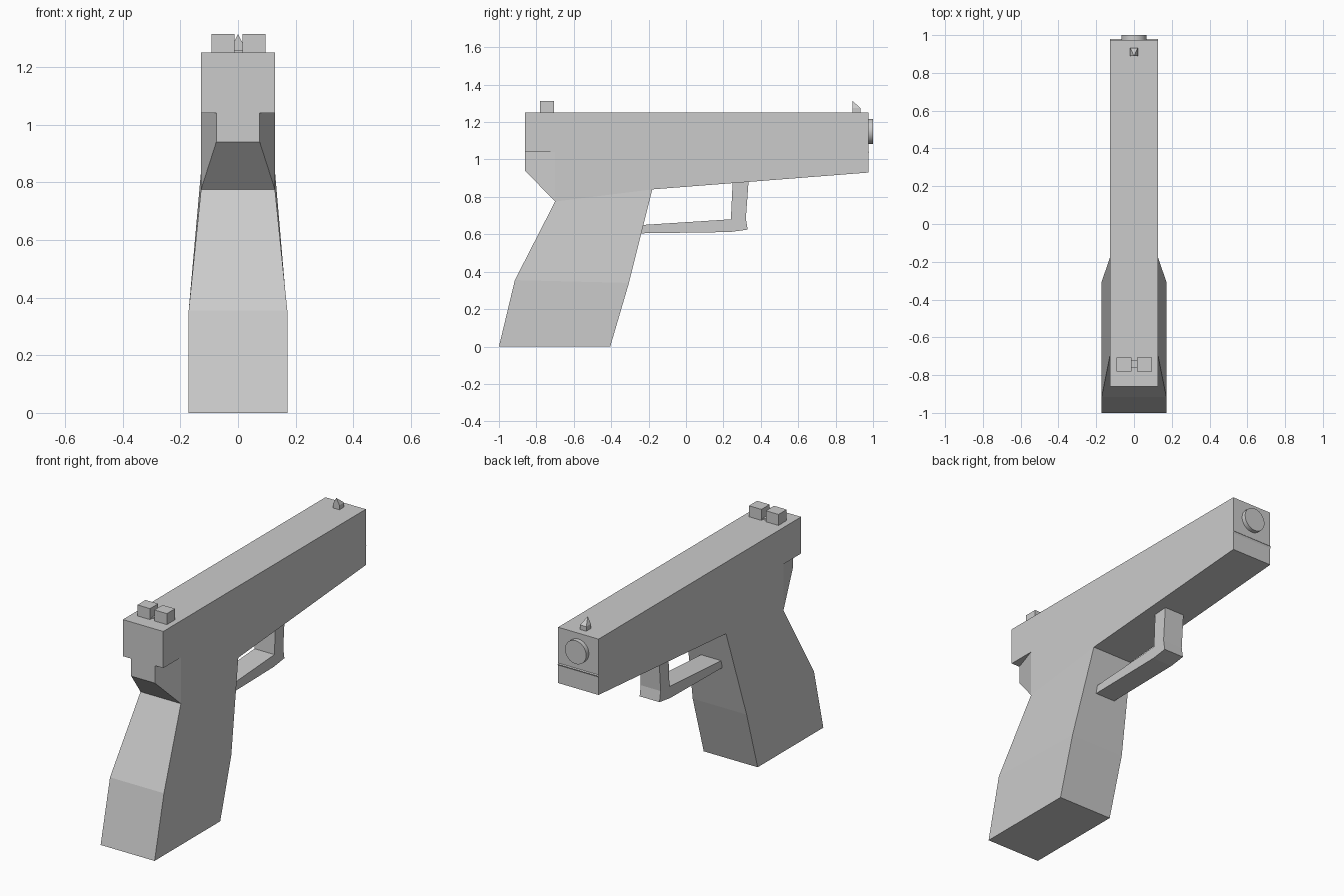
import bpy, bmesh, math

if "Cube" in bpy.data.objects:
    bpy.data.objects.remove(bpy.data.objects["Cube"])

grey = bpy.data.materials.new("grey metal")
grey.diffuse_color = (0.6, 0.6, 0.6, 1)
grey.use_nodes = True
grey.node_tree.nodes["Principled BSDF"].inputs["Base Color"].default_value = grey.diffuse_color


def finish(name, bm):
    """Turn a bmesh into a named flat-shaded object."""
    bmesh.ops.recalc_face_normals(bm, faces=bm.faces)
    mesh = bpy.data.meshes.new(name)
    bm.to_mesh(mesh)
    bm.free()
    mesh.materials.append(grey)
    obj = bpy.data.objects.new(name, mesh)
    bpy.context.collection.objects.link(obj)
    return obj


def extrude_profile(name, pts, half):
    """Side profile (y, z) extruded symmetrically across x."""
    bm = bmesh.new()
    left = [bm.verts.new((-half, y, z)) for y, z in pts]
    right = [bm.verts.new((half, y, z)) for y, z in pts]
    bm.faces.new(left)
    bm.faces.new(right)
    for i in range(len(pts)):
        j = (i + 1) % len(pts)
        bm.faces.new((left[i], left[j], right[j], right[i]))
    return finish(name, bm)


def loft(name, sections, cap_first=True):
    """Rectangular sections: (half width, back point, front point)."""
    bm = bmesh.new()
    rings = []
    for w, (y0, z0), (y1, z1) in sections:
        rings.append([bm.verts.new(c) for c in
                      ((-w, y0, z0), (w, y0, z0), (w, y1, z1), (-w, y1, z1))])
    for a, b in zip(rings, rings[1:]):
        for i in range(4):
            j = (i + 1) % 4
            bm.faces.new((a[i], a[j], b[j], b[i]))
    if cap_first:
        bm.faces.new(rings[0])
    bm.faces.new(rings[-1])
    return finish(name, bm)


def box(name, x, y, z):
    obj = extrude_profile(name, [(y[0], z[0]), (y[1], z[0]), (y[1], z[1]), (y[0], z[1])],
                          (x[1] - x[0]) / 2)
    obj.location.x = (x[0] + x[1]) / 2
    return obj


# Slide and frame in one silhouette
extrude_profile("slide_and_frame", [
    (-0.86, 1.25), (0.975, 1.25), (0.975, 1.045), (0.98, 1.04), (0.975, 1.03),
    (0.975, 0.93), (-0.18, 0.84), (-0.70, 0.775), (-0.70, 1.04), (-0.86, 1.04)], 0.128)

# Tapered tang behind the grip
loft("tang", [(0.128, (-0.70, 0.775), (-0.70, 1.04)),
              (0.075, (-0.86, 0.94), (-0.86, 1.04))], cap_first=False)

# Grip, flaring outwards to the base
loft("grip", [(0.128, (-0.70, 0.775), (-0.18, 0.84)),
              (0.171, (-0.915, 0.355), (-0.305, 0.34)),
              (0.171, (-1.0, 0.0), (-0.405, 0.0))], cap_first=False)

# Trigger guard
extrude_profile("trigger_guard", [
    (-0.26, 0.605), (0.235, 0.612), (0.33, 0.625), (0.32, 0.685), (0.335, 0.89),
    (0.25, 0.89), (0.24, 0.68), (-0.26, 0.648)], 0.063)

# Rear sight: two blocks and a low bridge
box("rear_sight_left", (-0.092, -0.012), (-0.78, -0.706), (1.24, 1.313))
box("rear_sight_right", (0.016, 0.095), (-0.78, -0.706), (1.24, 1.313))
box("rear_sight_bridge", (-0.02, 0.025), (-0.76, -0.72), (1.24, 1.258))

# Front sight: small block with a point towards the rear
bm = bmesh.new()
low = [bm.verts.new((x, y, 1.24)) for x, y in ((-0.02, 0.89), (0.02, 0.89), (0.02, 0.932), (-0.02, 0.932))]
high = [bm.verts.new((v.co.x, v.co.y, 1.276)) for v in low]
tip = bm.verts.new((0, 0.89, 1.313))
bm.faces.new(low)
for i in range(4):
    j = (i + 1) % 4
    bm.faces.new((low[i], low[j], high[j], high[i]))
    bm.faces.new((high[i], high[j], tip))
finish("front_sight", bm)

# Muzzle ring
bpy.ops.mesh.primitive_cylinder_add(vertices=32, radius=0.067, depth=0.04,
                                    location=(0, 0.98, 1.15), rotation=(math.pi / 2, 0, 0))
muzzle = bpy.context.object
muzzle.name = "muzzle"
muzzle.data.materials.append(grey)
bpy.ops.object.shade_smooth_by_angle()
